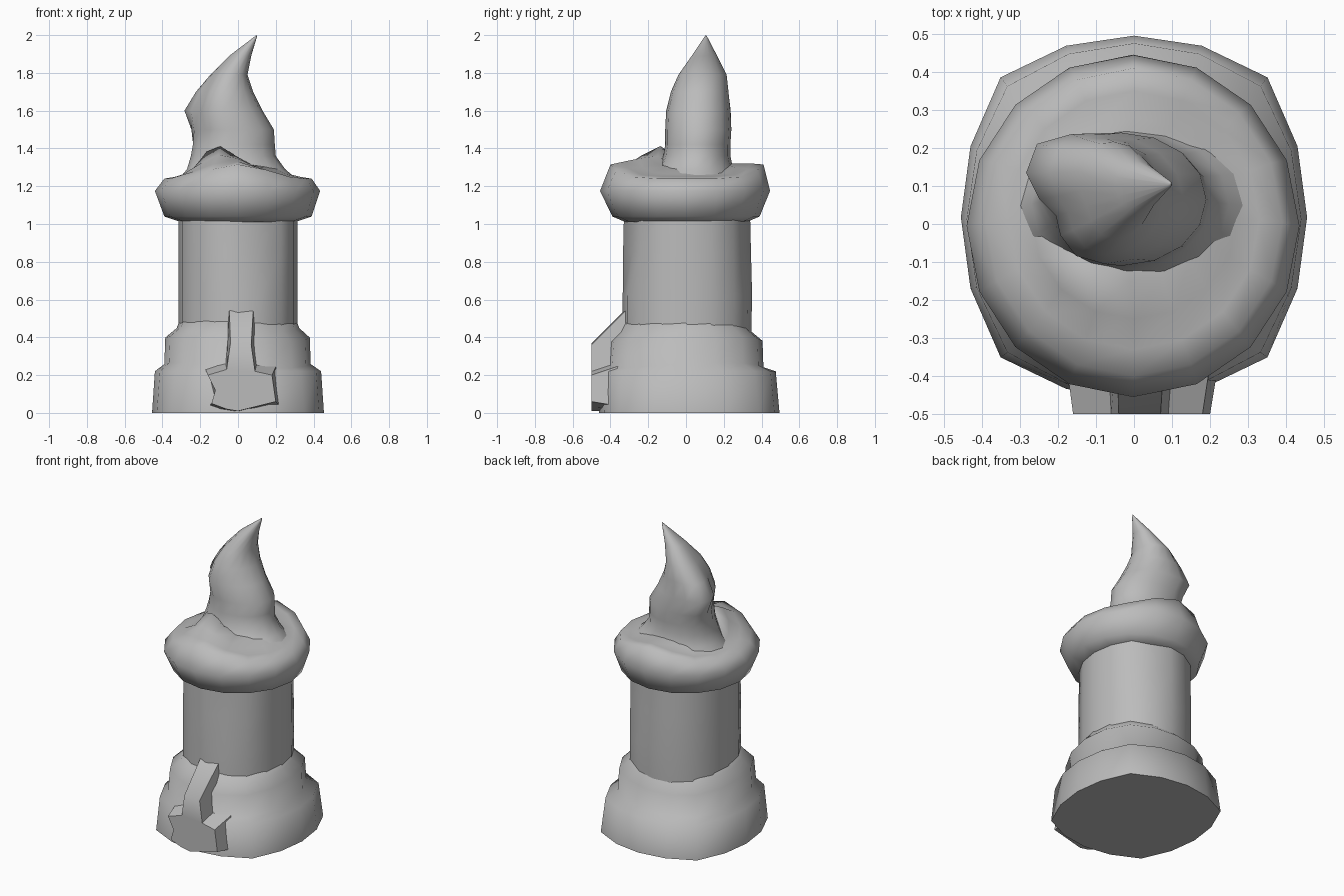
import bpy, bmesh, math

cube = bpy.data.objects.get("Cube")
if cube:
    bpy.data.objects.remove(cube, do_unlink=True)

SIDES = 16
wax = bpy.data.materials.new("grey wax")
wax.use_nodes = True
GREY = (0.5, 0.5, 0.5, 1)
wax.diffuse_color = GREY
wax.node_tree.nodes["Principled BSDF"].inputs["Base Color"].default_value = GREY


def ring(x0, x1, y0, y1, z, bump=None):
    """Oval ring between x0..x1 and y0..y1; bump changes radius and height by angle."""
    points = []
    for i in range(SIDES):
        a = math.tau * i / SIDES
        scale, lift = bump(a) if bump else (1, 0)
        points.append(((x0 + x1) / 2 + (x1 - x0) / 2 * math.cos(a) * scale,
                       (y0 + y1) / 2 + (y1 - y0) / 2 * math.sin(a) * scale, z + lift))
    return points


def loft(name, rings, angle=50):
    """Skin a stack of rings and cap both ends."""
    bm = bmesh.new()
    rows = [[bm.verts.new(p) for p in r] for r in rings]
    n = len(rows[0])
    for low, high in zip(rows, rows[1:]):
        for i in range(n):
            j = (i + 1) % n
            bm.faces.new((low[i], low[j], high[j], high[i]))
    bm.faces.new(rows[0][::-1])
    bm.faces.new(rows[-1])
    bmesh.ops.remove_doubles(bm, verts=bm.verts, dist=0.0005)
    bmesh.ops.triangulate(bm, faces=[f for f in bm.faces if len(f.verts) > 4])
    bmesh.ops.recalc_face_normals(bm, faces=bm.faces)
    mesh = bpy.data.meshes.new(name)
    bm.to_mesh(mesh)
    bm.free()
    mesh.materials.append(wax)
    obj = bpy.data.objects.new(name, mesh)
    bpy.context.collection.objects.link(obj)
    bpy.ops.object.select_all(action='DESELECT')
    obj.select_set(True)
    bpy.context.view_layer.objects.active = obj
    bpy.ops.object.shade_smooth_by_angle(angle=math.radians(angle))


def near(a, degrees, width):
    """Falloff from 1 to 0 around a direction."""
    d = abs((a - math.radians(degrees) + math.pi) % math.tau - math.pi)
    return max(0, 1 - d / math.radians(width))


# Squarish melted base with two uneven steps
def squarish(amount, wave=0):
    return lambda a: (1 + amount * math.sin(2 * a) ** 4, wave * math.sin(2 * a + 0.6))


loft("melted_base", [
    ring(-.455, .455, -.46, .495, 0, squarish(.09)),
    ring(-.44, .44, -.45, .475, .22, squarish(.07)),
    ring(-.39, .385, -.42, .41, .25, squarish(.05, .015)),
    ring(-.385, .38, -.41, .405, .39, squarish(.04, .015)),
    ring(-.325, .325, -.36, .345, .44, squarish(.04, .015)),
    ring(-.30, .30, -.32, .33, .51)], 75)


# Candle shaft with narrow runs down the front and back
def runs(a):
    return (1 + 0.03 * math.sin(2 * a) ** 4
            - 0.09 * near(a, 292.5, 24) - 0.05 * near(a, 67.5, 24)), 0


loft("candle_shaft", [
    ring(-.315, .315, -.335, .345, .40, squarish(.03)),
    ring(-.315, .315, -.335, .35, .62, squarish(.03)),
    ring(-.315, .315, -.335, .345, .85, runs),
    ring(-.315, .315, -.33, .34, 1.06, runs)])


# Rounded rim, raised at front and back, with a lump beside the flame
def saddle(amount, lump=0):
    return lambda a: (1, amount * math.sin(a) ** 6 + lump * near(a, 240, 45))


loft("wax_rim", [
    ring(-.30, .30, -.32, .32, 1.01),
    ring(-.39, .39, -.39, .39, 1.04),
    ring(-.44, .435, -.455, .445, 1.175),
    ring(-.39, .39, -.40, .41, 1.24, saddle(.075)),
    ring(-.33, .33, -.33, .35, 1.25, saddle(.07, .03)),
    ring(-.27, .27, -.25, .28, 1.265, saddle(.055, .08)),
    ring(-.23, .21, -.15, .24, 1.30, saddle(.02, .12)),
    ring(-.12, .10, -.06, .12, 1.30)], 75)


# Curling flame on a flared skirt, its section leaning toward the back right
def lean(amount):
    return lambda a: (1 - amount * near(a, 205, 50) + amount * .6 * near(a, 135, 40), 0)


loft("flame", [
    ring(-.32, .32, -.19, .28, 1.23),
    ring(-.27, .25, -.145, .25, 1.29),
    ring(-.255, .20, -.12, .235, 1.36, lean(.05)),
    ring(-.25, .195, -.11, .235, 1.42, lean(.1)),
    ring(-.255, .19, -.11, .24, 1.50, lean(.2)),
    ring(-.285, .13, -.105, .235, 1.60, lean(.35)),
    ring(-.225, .08, -.08, .225, 1.70, lean(.3)),
    ring(-.15, .05, -.04, .215, 1.79, lean(.2)),
    ring(-.05, .07, .03, .165, 1.89, lean(.1)),
    ring(.085, .10, .097, .113, 1.99),
    ring(.098, .099, .105, .106, 2.0)], 60)

# Wax drip ending in a flat cut at the front and running up to the shaft behind
outline = [(-.04, .37), (.07, .36), (.09, .22), (.18, .20), (.20, .06), (.08, .03),
           (0, .01), (-.06, .02), (-.14, .05), (-.12, .12), (-.16, .20), (-.06, .23)]
cut = [(x, -.50, z) for x, z in outline]
back = [(x * 1.15, -.32, z + .18 if z > .3 else z + .06 if z > .15 else z * .5)
        for x, z in outline]
loft("front_drip", [cut, back], 62)
